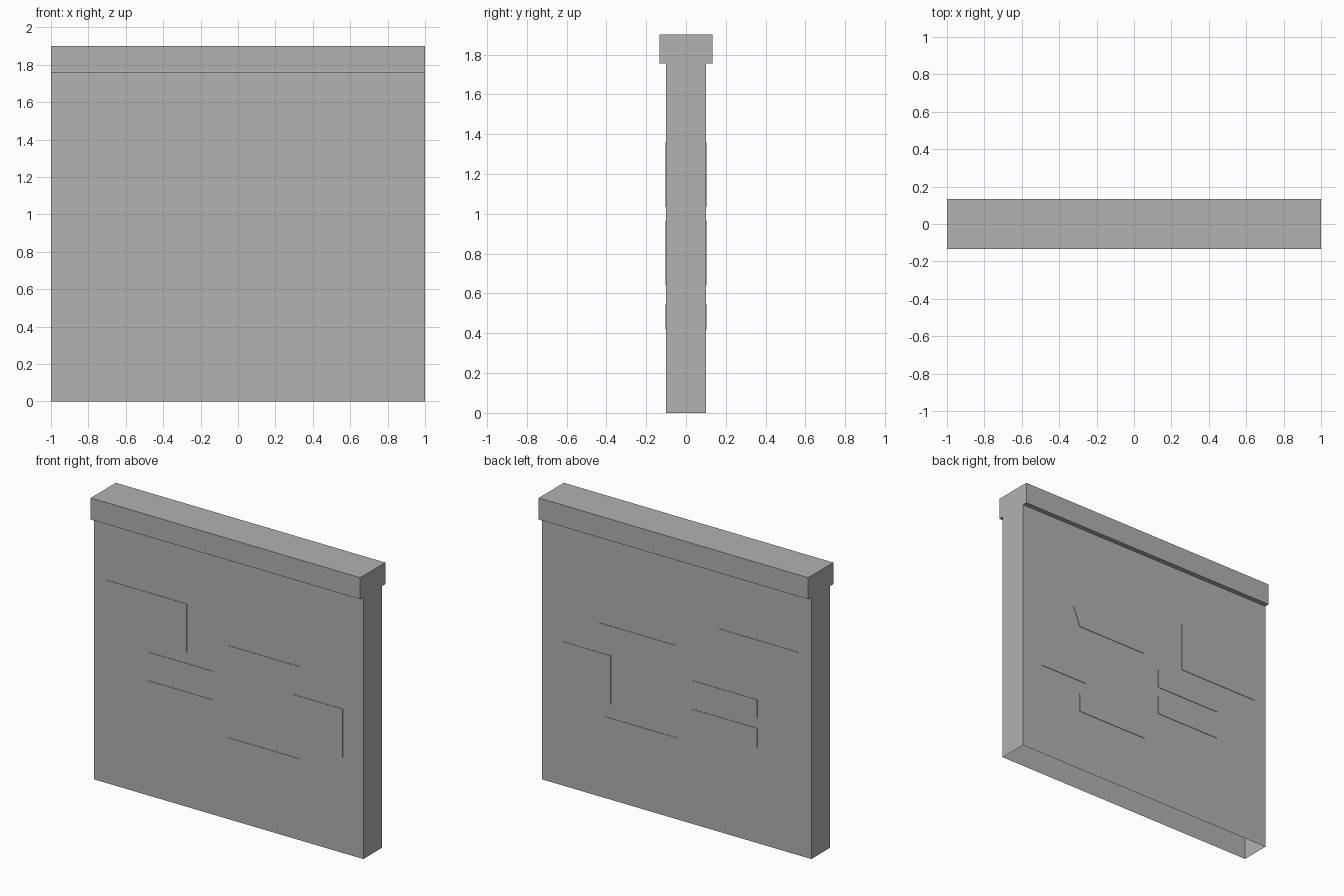
import bpy
import bmesh

if "Cube" in bpy.data.objects:
    bpy.data.objects.remove(bpy.data.objects["Cube"], do_unlink=True)

WALL_Y, CAP_Y = 0.1, 0.133
CAP_Z, TOP_Z = 1.755, 1.9
RELIEF = 0.003

stone = bpy.data.materials.new("stone grey")
stone.use_nodes = True
grey = (0.445, 0.445, 0.445, 1)
stone.diffuse_color = grey
stone.node_tree.nodes["Principled BSDF"].inputs["Base Color"].default_value = grey


def finish(name, bm):
    bmesh.ops.recalc_face_normals(bm, faces=bm.faces)
    mesh = bpy.data.meshes.new(name)
    bm.to_mesh(mesh)
    bm.free()
    mesh.materials.append(stone)
    obj = bpy.data.objects.new(name, mesh)
    bpy.context.collection.objects.link(obj)
    return obj


# Wall with overhanging cap: a T profile run along x, open underneath
half = [(WALL_Y, 0), (WALL_Y, CAP_Z), (CAP_Y, CAP_Z), (CAP_Y, TOP_Z)]
profile = half + [(-y, z) for y, z in reversed(half)]
bm = bmesh.new()
ends = [[bm.verts.new((x, y, z)) for y, z in profile] for x in (-1, 1)]
for ring in ends:
    bm.faces.new(ring)
for i in range(len(profile) - 1):
    bm.faces.new((ends[0][i], ends[0][i + 1], ends[1][i + 1], ends[1][i]))
finish("capped_wall", bm)


# Slightly raised brick: four-sided outline, front face and thin rim only
def brick(name, side, x0, x1, z0, z1, skew=0):
    outline = [(x0, z0), (x1, z0), (x1 + skew, z1), (x0, z1)]
    bm = bmesh.new()
    base, face = [[bm.verts.new((x, side * y, z)) for x, z in outline]
                  for y in (WALL_Y, WALL_Y + RELIEF)]
    bm.faces.new(face)
    for i in range(4):
        j = (i + 1) % 4
        bm.faces.new((base[i], base[j], face[j], face[i]))
    obj = finish(name, bm)
    # keep the exposed face pointing away from the wall
    if obj.data.polygons[0].normal.y * side < 0:
        obj.data.flip_normals()


bricks = {
    "upper_right_brick": (-0.91, -0.31, 1.035, 1.362),
    "upper_left_brick": (0.0, 0.532, 1.038, 1.165),
    "middle_left_brick": (0.487, 0.848, 0.64, 0.966),
    "middle_right_brick": (-0.6, -0.115, 0.835, 0.962),
    "low_right_brick": (-0.6, -0.115, 0.643, 0.77),
    "lower_left_brick": (0.0, 0.532, 0.42, 0.547),
}
for name, box in bricks.items():
    for label, side in (("front", -1), ("back", 1)):
        # one rear brick has a chipped, slanting end
        slanted = side > 0 and name == "upper_left_brick"
        brick(f"{label}_{name}", side, *box, skew=0.05 if slanted else 0)
